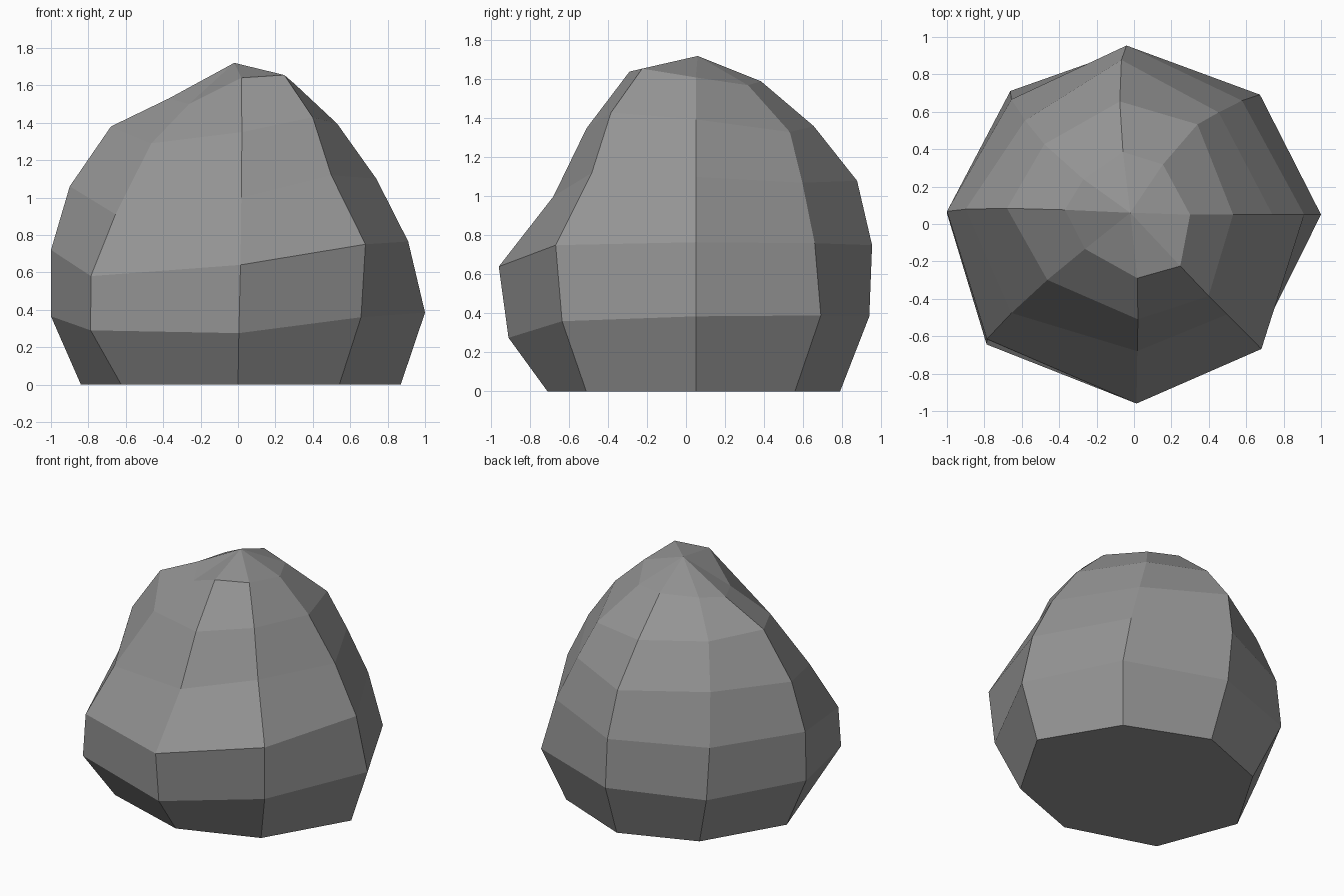
import bpy, bmesh
from math import cos, sin, radians

cube = bpy.data.objects.get("Cube")
if cube:
    bpy.data.objects.remove(cube, do_unlink=True)


def flat_material(name, colour):
    material = bpy.data.materials.new(name)
    material.use_nodes = True
    material.diffuse_color = colour
    shader = material.node_tree.nodes["Principled BSDF"]
    shader.inputs["Base Color"].default_value = colour
    return material


# Upright ribs of the boulder, counter-clockwise from the +x side:
# (direction at foot, direction at top), radii from the foot up, heights above the foot
RIBS = [
    ((0, 0), (.87, 1, .91, .74, .53, .3), (.385, .765, 1.1, 1.395, 1.61)),
    ((42, 60), (.76, .93, .84, .71, .59, .31), (.39, .76, 1.07, 1.33, 1.57)),
    ((90, 100), (.74, .89, .905, .83, .61, .34), (.385, .75, 1.08, 1.36, 1.59)),
    ((134, 145), (.75, .935, .9, .77, .61, .33), (.38, .74, 1.08, 1.37, 1.56)),
    ((180, 176), (.84, 1, 1, .9, .68, .37), (.365, .72, 1.06, 1.38, 1.53)),
    ((222, 215), (.84, 1.05, 1.03, .84, .58, .32), (.29, .58, .91, 1.29, 1.5)),
    ((270, 273), (.76, .96, 1.01, .73, .56, .34), (.275, .64, 1, 1.35, 1.64)),
    ((314, 312), (.78, .95, .99, .73, .59, .37), (.36, .75, 1.12, 1.43, 1.655)),
]
AXIS_Y = .05
PEAK = (-.02, .06, 1.72)


def add_rib(bm, directions, radii, heights):
    """Place one rib, its direction drifting towards the top."""
    foot, top = directions
    rib = []
    for level, (radius, height) in enumerate(zip(radii, (0, *heights))):
        drift = (level / len(heights)) ** 1.5
        angle = radians(foot + (top - foot) * drift)
        rib.append(bm.verts.new((radius * cos(angle), AXIS_Y + radius * sin(angle), height)))
    return rib


bm = bmesh.new()
ribs = [add_rib(bm, *rib) for rib in RIBS]
peak = bm.verts.new(PEAK)

# Side facets between neighbouring ribs, and the cap up to the peak
for rib, following in zip(ribs, ribs[1:] + ribs[:1]):
    for level in range(len(rib) - 1):
        bm.faces.new((rib[level], following[level], following[level + 1], rib[level + 1]))
    bm.faces.new((rib[-1], following[-1], peak))

# Flat underside
bm.faces.new([rib[0] for rib in reversed(ribs)])
bmesh.ops.recalc_face_normals(bm, faces=bm.faces)

mesh = bpy.data.meshes.new("boulder")
bm.to_mesh(mesh)
bm.free()
mesh.materials.append(flat_material("stone grey", (.3, .3, .3, 1)))
boulder = bpy.data.objects.new("boulder", mesh)
bpy.context.collection.objects.link(boulder)
